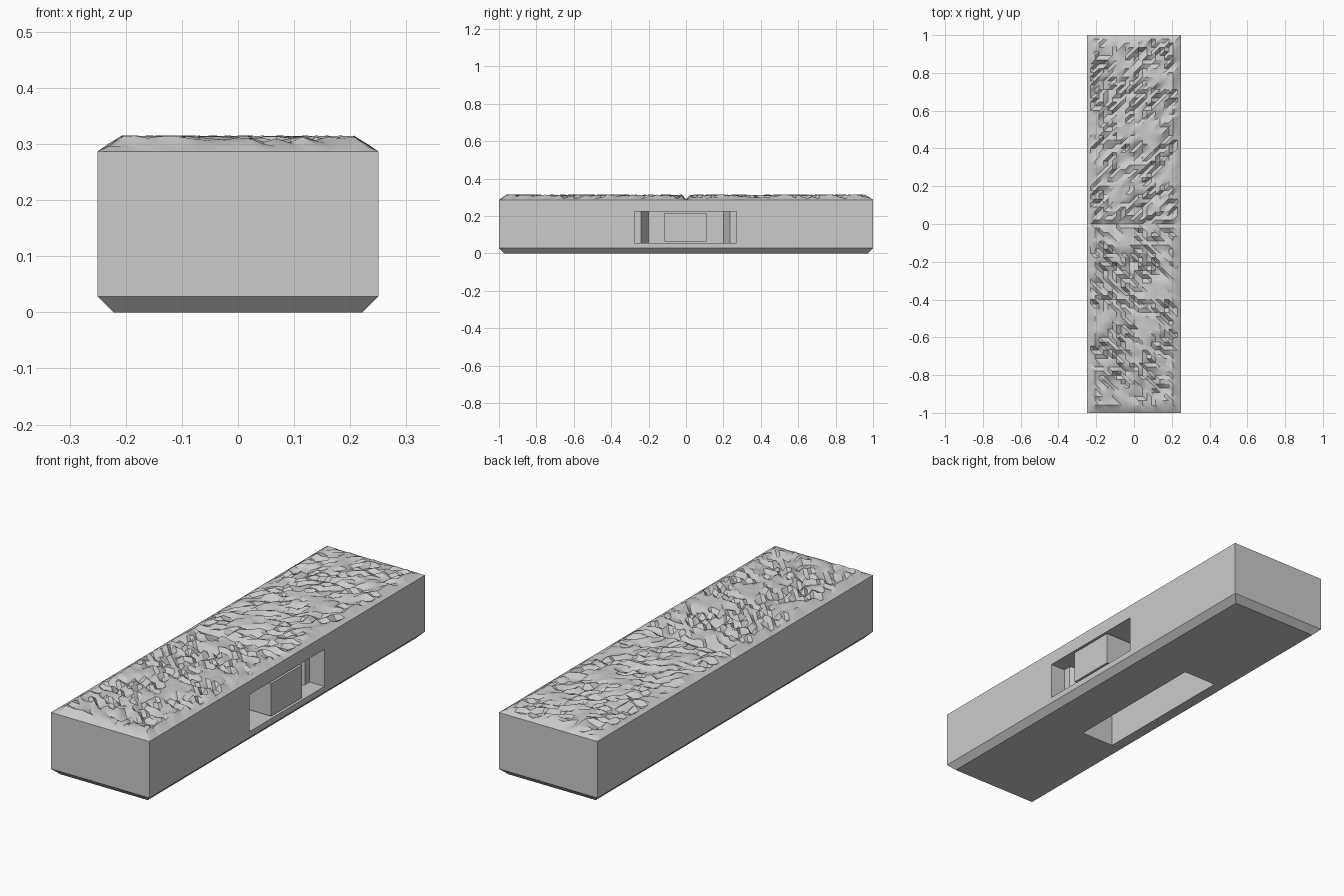
import bpy, bmesh, random
from mathutils import Vector, noise

if "Cube" in bpy.data.objects:
    bpy.data.objects.remove(bpy.data.objects["Cube"])

random.seed(4)
grey = bpy.data.materials.new("stone_grey")
grey.diffuse_color = (0.6, 0.6, 0.6, 1)
grey.use_nodes = True
grey.node_tree.nodes["Principled BSDF"].inputs["Base Color"].default_value = grey.diffuse_color


def add_object(name, bm):
    bmesh.ops.recalc_face_normals(bm, faces=bm.faces)
    mesh = bpy.data.meshes.new(name)
    bm.to_mesh(mesh)
    bm.free()
    mesh.materials.append(grey)
    ob = bpy.data.objects.new(name, mesh)
    bpy.context.collection.objects.link(ob)
    return ob


def prism(name, outline, z0, z1):
    """Closed outline in x, y, extruded from z0 to z1."""
    bm = bmesh.new()
    face = bm.faces.new([bm.verts.new((x, y, z0)) for x, y in outline])
    top = bmesh.ops.extrude_face_region(bm, geom=[face])["geom"]
    moved = [v for v in top if isinstance(v, bmesh.types.BMVert)]
    bmesh.ops.translate(bm, verts=moved, vec=(0, 0, z1 - z0))
    return add_object(name, bm)


def box_outline(x0, x1, y0, y1):
    return [(x0, y0), (x1, y0), (x1, y1), (x0, y1)]


# Grid lines of the rough top: outer edge, rim, then even steps
def grid_lines(half, rim, count):
    inner = [-rim + 2 * rim * i / count for i in range(count + 1)]
    return [-half] + inner + [half]


xs = grid_lines(0.25, 0.23, 20)
ys = grid_lines(1.0, 0.98, 88)


def top_height(i, j):
    x, y = xs[i], ys[j]
    if i in (0, len(xs) - 1) or j in (0, len(ys) - 1):
        return 0.287                                   # outer edge
    if abs(y) < 0.01:
        return 0.290                                   # cross groove
    if i in (1, len(xs) - 2) or j in (1, len(ys) - 2):
        return 0.297 + random.uniform(-0.002, 0.004)   # rim
    patch = noise.noise(Vector((x * 7, y * 7, 3.0)))
    mask = min(1.0, max(0.2, 0.75 + patch))
    return 0.315 - 0.034 * mask * random.random() ** 1.5


# Body: rough top, straight sides, chamfered foot
bm = bmesh.new()
grid = [[bm.verts.new((x, y, top_height(i, j))) for j, y in enumerate(ys)]
        for i, x in enumerate(xs)]
for i in range(len(xs) - 1):
    for j in range(len(ys) - 1):
        a, b = grid[i][j], grid[i + 1][j]
        c, d = grid[i + 1][j + 1], grid[i][j + 1]
        if ys[j] < -0.001:
            bm.faces.new((a, b, d))
            bm.faces.new((b, c, d))
        else:
            bm.faces.new((a, b, c))
            bm.faces.new((a, c, d))
edges = [e for e in bm.edges if e.is_boundary]
for z, cx, cy in ((0.028, 0.25, 1.0), (0.0, 0.222, 0.972)):
    geom = bmesh.ops.extrude_edge_only(bm, edges=edges)["geom"]
    edges = [g for g in geom if isinstance(g, bmesh.types.BMEdge)]
    for v in [g for g in geom if isinstance(g, bmesh.types.BMVert)]:
        v.co = (max(-cx, min(cx, v.co.x)), max(-cy, min(cy, v.co.y)), z)
bmesh.ops.remove_doubles(bm, verts=bm.verts, dist=1e-5)
bmesh.ops.holes_fill(bm, edges=[e for e in bm.edges if e.is_boundary], sides=0)
body = add_object("block_body", bm)

# Side recess with stepped, sloping ends, and the slot underneath
side = [(0.3, -0.275), (0.175, -0.275), (0.175, -0.24), (0.10, -0.20),
        (0.10, 0.20), (0.175, 0.235), (0.175, 0.27), (0.3, 0.27)]
cutters = [prism("side_recess_cutter", side, 0.055, 0.225),
           prism("bottom_slot_cutter", box_outline(-0.17, 0.0, -0.355, 0.355),
                 -0.1, 0.2)]
bpy.context.view_layer.objects.active = body
for cutter in cutters:
    cutter.hide_render = True
    mod = body.modifiers.new("cut", 'BOOLEAN')
    mod.operation = 'DIFFERENCE'
    mod.solver = 'EXACT'
    mod.object = cutter
    bpy.ops.object.modifier_apply(modifier=mod.name)
    bpy.data.objects.remove(cutter)

# Push button standing in the side recess
prism("side_button", box_outline(0.10, 0.249, -0.115, 0.11), 0.065, 0.215)

bpy.ops.object.select_all(action='DESELECT')
body.select_set(True)
bpy.ops.object.shade_smooth_by_angle(angle=0.52)
